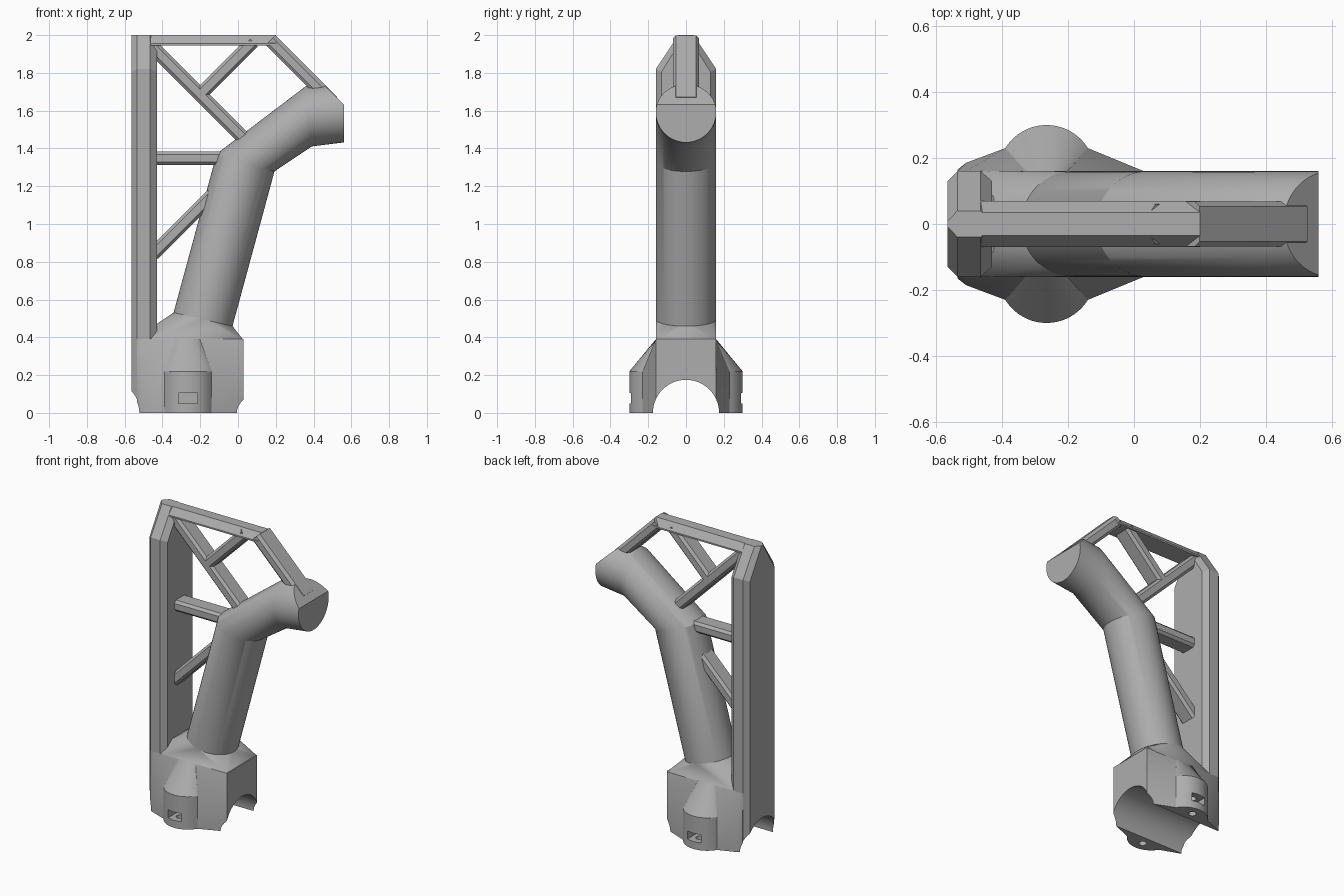
import bpy, bmesh, math
from mathutils import Vector

cube = bpy.data.objects.get("Cube")
if cube:
    bpy.data.objects.remove(cube, do_unlink=True)

grey = bpy.data.materials.new("mid_grey")
grey.use_nodes = True
grey.diffuse_color = (0.42, 0.42, 0.42, 1)
grey.node_tree.nodes["Principled BSDF"].inputs["Base Color"].default_value = grey.diffuse_color


def finish(name, bm, smooth=False):
    bmesh.ops.recalc_face_normals(bm, faces=bm.faces)
    mesh = bpy.data.meshes.new(name)
    bm.to_mesh(mesh)
    bm.free()
    mesh.materials.append(grey)
    ob = bpy.data.objects.new(name, mesh)
    bpy.context.collection.objects.link(ob)
    if smooth:
        smooth_shade(ob)
    return ob


def smooth_shade(ob):
    bpy.ops.object.select_all(action='DESELECT')
    ob.select_set(True)
    bpy.context.view_layer.objects.active = ob
    bpy.ops.object.shade_smooth_by_angle(angle=math.radians(28))


def loft(rings):
    """Skin a list of equal-length closed rings and cap both ends."""
    bm = bmesh.new()
    vs = [[bm.verts.new(p) for p in r] for r in rings]
    n = len(rings[0])
    for a, b in zip(vs, vs[1:]):
        for i in range(n):
            j = (i + 1) % n
            bm.faces.new((a[i], a[j], b[j], b[i]))
    bm.faces.new(vs[0])
    bm.faces.new(vs[-1])
    return bm


def bar(name, p0, p1, thick, half, top, bottom):
    """Chamfered bar in the xz plane; top/bottom = (inset in y, drop) chamfers."""
    a, b = Vector((p0[0], 0, p0[1])), Vector((p1[0], 0, p1[1]))
    d = (b - a).normalized()
    up = Vector((-d.z, 0, d.x))
    h = thick / 2
    side = [(half - top[0], h), (half, h - top[1]),
            (half, bottom[1] - h), (half - bottom[0], -h)]
    prof = side + [(-y, z) for y, z in reversed(side)]
    return finish(name, loft([[e + up * z + Vector((0, y, 0)) for y, z in prof]
                              for e in (a, b)]))


def cutter(name, bm):
    ob = finish(name, bm)
    ob.hide_render = True
    return ob


def cylinder(r, p0, p1, seg=64):
    a, b = Vector(p0), Vector(p1)
    q = (b - a).to_track_quat('Z', 'Y')
    ring = [q @ Vector((r * math.cos(t), r * math.sin(t), 0))
            for t in (math.tau * i / seg for i in range(seg))]
    return loft([[a + v for v in ring], [b + v for v in ring]])


def box(x0, x1, y0, y1, z0, z1):
    return loft([[(x0, y0, z), (x1, y0, z), (x1, y1, z), (x0, y1, z)] for z in (z0, z1)])


def cut(ob, cutters):
    for c in cutters:
        m = ob.modifiers.new(c.name, 'BOOLEAN')
        m.operation, m.solver, m.object = 'DIFFERENCE', 'EXACT', c
    deps = bpy.context.evaluated_depsgraph_get()
    mesh = bpy.data.meshes.new_from_object(ob.evaluated_get(deps))
    ob.modifiers.clear()
    ob.data = mesh


# Bent tube: equal circles joined straight, trimmed by the sloping top plane
R, SEG = 0.16, 64
stations = [(-0.185, 0.495, 77), (0.04, 1.325, 73), (0.375, 1.57, 6), (0.56, 1.592, 0)]


def tube_ring(x, z, ang):
    t = math.radians(ang)
    up = Vector((-math.sin(t), 0, math.cos(t)))
    return [Vector((x, 0, z)) + up * R * math.cos(a) + Vector((0, R * math.sin(a), 0))
            for a in (math.tau * i / SEG for i in range(SEG))]


rings = [tube_ring(*s) for s in stations]
bm = loft(rings)
res = bmesh.ops.bisect_plane(bm, geom=bm.verts[:] + bm.edges[:] + bm.faces[:],
                             plane_co=(0.56, 0, 1.633), plane_no=(1, 0, 1), clear_outer=True)
bmesh.ops.holes_fill(bm, edges=[e for e in bm.edges if e.is_boundary], sides=0)
finish("bent_tube", bm, True)

# Clamp body: outline with a round bolt lobe on each side, tapering upward
CX, LOBE_R, LOBE_Y = -0.265, 0.147, 0.153
start = math.asin((0.23 - LOBE_Y) / LOBE_R)
lobe = [(start + (math.pi - 2 * start) * i / 20) for i in range(21)]
low = [(0.03, 0.16)]
low += [(CX + LOBE_R * math.cos(t), LOBE_Y + LOBE_R * math.sin(t)) for t in lobe]
low += [(-0.51, 0.185), (-0.535, 0.165)]
high = [(CX + (x - CX) * 0.5, 0.16) if y > 0.2 else (x, min(y, 0.16)) for x, y in low]


def both(points, z):
    return ([(x, y, z) for x, y in points]
            + [(x, -y, z) for x, y in reversed(points)])


top = [(max(x, -0.47), y) for x, y in high]
clamp = finish("clamp_body", loft([both(low, 0), both(low, 0.22), both(high, 0.39)]))

# Shoulder: hull from the clamp top to the foot of the tube
bm = bmesh.new()
for p in both(top, 0.385) + rings[0]:
    bm.verts.new(p)
for y in (-0.08, 0.08):
    bm.verts.new((-0.425, y, 0.475))
out = bmesh.ops.convex_hull(bm, input=bm.verts[:])
bmesh.ops.delete(bm, geom=list({v for v in out["geom_interior"] if isinstance(v, bmesh.types.BMVert)}),
                 context='VERTS')
finish("clamp_shoulder", bm, True)

# Rear post: gabled outline with chamfered front and back edges
full = [(0.16, 0), (0.16, 1.82), (0.04, 2.0)]
inset = [(0.13, 0), (0.13, 1.805), (0.008, 2.0)]


def gable(x, pts):
    return [(x, y, z) for y, z in pts] + [(x, -y, z) for y, z in reversed(pts)]


post = finish("rear_post", loft([gable(-0.565, inset), gable(-0.535, full),
                                 gable(-0.465, full), gable(-0.43, inset)]))

# Saddle tunnel, nut slots and bolt holes
tunnel = cutter("tunnel_cutter", cylinder(0.175, (-1, 0, 0), (1, 0, 0), 96))
cutters = [tunnel]
for s, side in ((-1, "right"), (1, "left")):
    y0, y1 = sorted((s * 0.195, s * 0.35))
    cutters.append(cutter(side + "_slot_cutter", box(-0.315, -0.215, y0, y1, 0.05, 0.105)))
    cutters.append(cutter(side + "_bolt_cutter",
                          cylinder(0.024, (CX, s * 0.235, -0.05), (CX, s * 0.235, 0.15), 24)))
cut(clamp, cutters)
cut(post, [tunnel])
smooth_shade(clamp)
for c in cutters:
    bpy.data.objects.remove(c, do_unlink=True)

# Outer frame bars
bar("top_bar", (-0.5, 1.9725), (0.2, 1.9725), 0.055, 0.07, (0.035, 0.045), (0, 0.002))
bar("sloping_bar", (0.173, 1.973), (0.5, 1.646), 0.073, 0.068, (0.015, 0.02), (0.012, 0.015))

# Inner bracing struts
struts = {
    "long_strut": ((-0.45, 1.935), (0.06, 1.425)),
    "short_strut": ((-0.2, 1.685), (0.08, 1.965)),
    "level_strut": ((-0.45, 1.348), (-0.06, 1.348)),
    "lower_strut": ((-0.45, 0.84), (-0.12, 1.17)),
}
for name, (a, b) in struts.items():
    bar(name, a, b, 0.072, 0.06, (0.016, 0.016), (0.016, 0.016))
